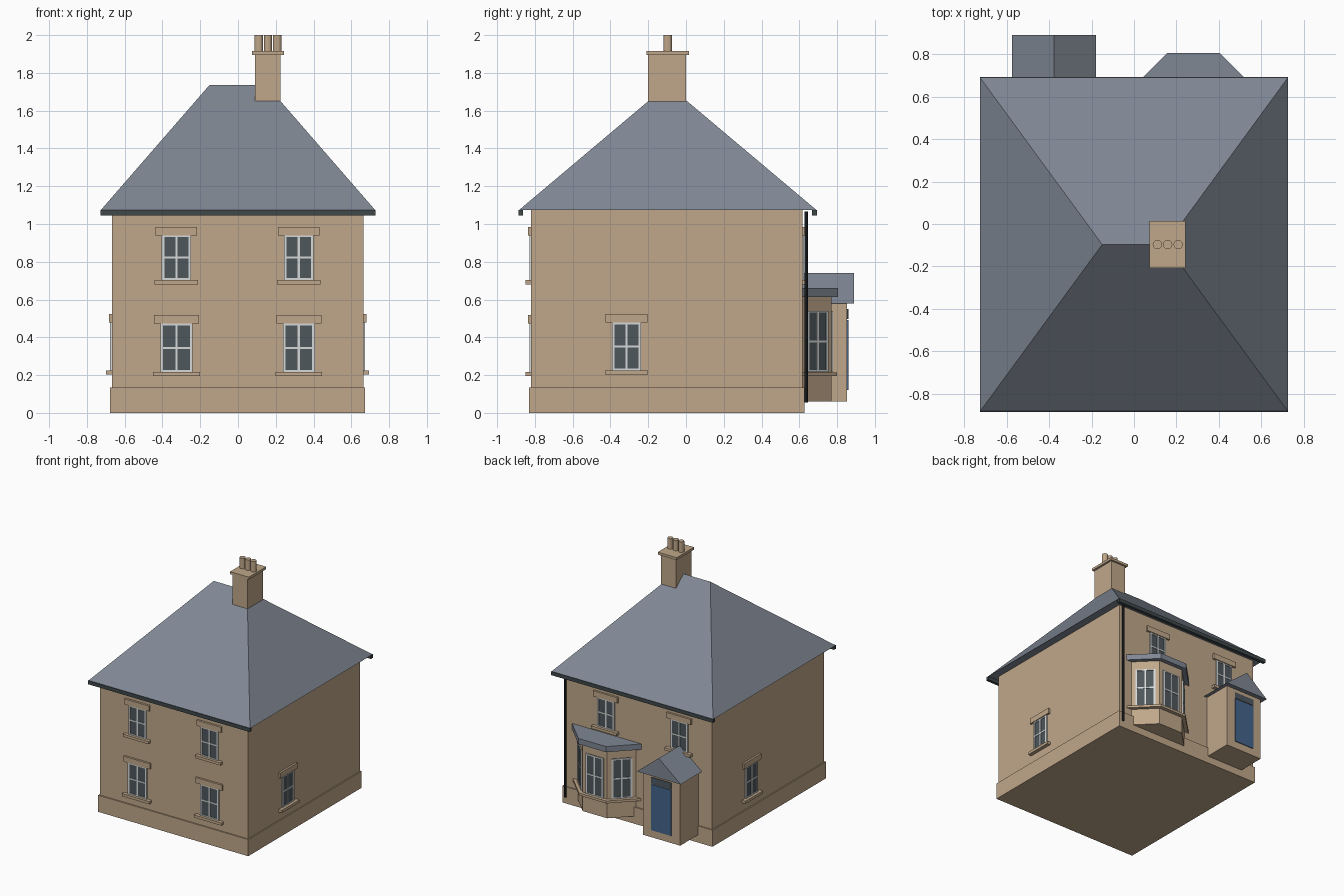
import bpy, bmesh, math
from mathutils import Matrix, Vector

if "Cube" in bpy.data.objects:
    bpy.data.objects.remove(bpy.data.objects["Cube"])

def mat(name, rgb):
    m = bpy.data.materials.new(name)
    m.diffuse_color = (*rgb, 1)
    m.use_nodes = True
    m.node_tree.nodes["Principled BSDF"].inputs["Base Color"].default_value = m.diffuse_color
    return m

STONE = mat("sandstone", (0.53, 0.39, 0.255))
SLATE = mat("slate", (0.215, 0.245, 0.295))
WHITE = mat("white_paint", (0.68, 0.69, 0.69))
GLASS = mat("dark_glass", (0.075, 0.095, 0.105))
BLUE = mat("blue_door", (0.06, 0.13, 0.26))
GUTTER = mat("gutter_grey", (0.05, 0.065, 0.07))
BLACK = mat("black_pipe", (0.018, 0.022, 0.024))

def finish(bm, name, mats, matrix=None):
    bmesh.ops.recalc_face_normals(bm, faces=bm.faces)
    me = bpy.data.meshes.new(name)
    bm.to_mesh(me)
    bm.free()
    for m in mats:
        me.materials.append(m)
    ob = bpy.data.objects.new(name, me)
    if matrix:
        ob.matrix_world = matrix
    bpy.context.collection.objects.link(ob)
    return ob

def add_box(bm, x0, x1, y0, y1, z0, z1, mi=0):
    c = Vector(((x0 + x1) / 2, (y0 + y1) / 2, (z0 + z1) / 2))
    m = Matrix.Translation(c) @ Matrix.Diagonal((x1 - x0, y1 - y0, z1 - z0, 1))
    r = bmesh.ops.create_cube(bm, size=1, matrix=m)
    for f in {f for v in r["verts"] for f in v.link_faces}:
        f.material_index = mi

def box(name, m, *dims):
    bm = bmesh.new()
    add_box(bm, *dims)
    return finish(bm, name, [m])

def prism(name, m, pts, offset):
    """Extrude a flat polygon of 3D points by an offset vector."""
    bm = bmesh.new()
    f = bm.faces.new([bm.verts.new(p) for p in pts])
    r = bmesh.ops.extrude_face_region(bm, geom=[f])
    vs = [g for g in r["geom"] if isinstance(g, bmesh.types.BMVert)]
    bmesh.ops.translate(bm, verts=vs, vec=offset)
    return finish(bm, name, [m])

def cylinder(name, m, x, y, z0, z1, r, n):
    bm = bmesh.new()
    bmesh.ops.create_cone(bm, cap_ends=True, segments=n, radius1=r, radius2=r,
                          depth=z1 - z0, matrix=Matrix.Translation((x, y, (z0 + z1) / 2)))
    return finish(bm, name, [m])

def window(name, x, y, angle, w, z0, z1, lintel=0, sill=0):
    """Two-by-two sash; local -y points out of the wall."""
    bm = bmesh.new()
    h, t, b, zm = w / 2, 0.014, 0.006, (z0 + z1) / 2
    add_box(bm, -h + .005, h - .005, -.004, .01, z0, z1, 1)
    for s in (-1, 1):
        xs = sorted((s * h, s * (h - t)))
        add_box(bm, *xs, -.009, .01, z0, z1)
    add_box(bm, -b, b, -.0085, .01, z0, z1)
    add_box(bm, -h, h, -.0085, .01, z1 - t * .7, z1)
    add_box(bm, -h, h, -.0085, .01, z0, z0 + t * .7)
    add_box(bm, -h, h, -.0082, .01, zm - b * .9, zm + b * .9)
    if lintel:
        add_box(bm, -lintel / 2, lintel / 2, -.016, .01, z1, z1 + .045, 2)
    if sill:
        add_box(bm, -sill / 2, sill / 2, -.03, .01, z0 - .022, z0, 2)
    m = Matrix.Translation((x, y, 0)) @ Matrix.Rotation(math.radians(angle), 4, 'Z')
    finish(bm, name, [WHITE, GLASS, STONE], m)

X0, X1, Y0, Y1 = -.668, .664, -.82, .617

# Walls and plinth
box("walls", STONE, X0, X1, Y0, Y1, .1, 1.075)
box("plinth", STONE, X0 - .009, X1 + .009, Y0 - .01, Y1 + .01, 0, .135)

# Hipped roof
bm = bmesh.new()
e = [bm.verts.new(p) for p in ((-.727, -.885, 1.073), (.727, -.885, 1.073),
                               (.727, .692, 1.073), (-.727, .692, 1.073))]
a, b = bm.verts.new((-.15, -.097, 1.737)), bm.verts.new((.15, -.097, 1.737))
for f in (e, (e[0], e[1], b, a), (e[1], e[2], b), (e[2], e[3], a, b), (e[3], e[0], a)):
    bm.faces.new(f)
finish(bm, "main_roof", [SLATE])

# Gutters and drainpipe
box("front_gutter", GUTTER, -.727, .727, -.887, -.862, 1.045, 1.075)
box("back_gutter", GUTTER, -.727, .727, .668, .693, 1.045, 1.075)
cylinder("drainpipe", BLACK, .64, .637, .055, 1.065, .009, 8)

# Chimney
box("chimney_stack", STONE, .09, .226, -.2, 0, 1.45, 1.9)
box("chimney_cap", STONE, .074, .243, -.208, .015, 1.895, 1.915)
for i in range(3):
    cylinder(f"chimney_pot_{i + 1}", STONE, .11 + .049 * i, -.097, 1.9, 2.0, .022, 12)

# Windows on the front, sides and back
for side, cx in (("left", -.326), ("right", .322)):
    window(f"front_upper_window_{side}", cx, Y0, 0, .156, .703, .94, .22, .23)
    window(f"front_lower_window_{side}", cx, Y0, 0, .17, .217, .472, .238, .248)
window("right_side_window", X1, -.315, 90, .154, .225, .478, .22, .226)
window("left_side_window", X0, .12, -90, .154, .225, .478, .22, .226)
window("back_window_bay_side", .285, Y1, 180, .156, .703, .94, .22, .23)
window("back_window_porch_side", -.375, Y1, 180, .156, .703, .94, .22, .23)

# Canted bay
BX, BY = .28, .77
def bay_outline(grow, z):
    front = .11 + grow * math.tan(math.radians(22.5))
    y = BY + grow
    back = front + y - .6
    return [(BX - back, .6, z), (BX - front, y, z), (BX + front, y, z), (BX + back, .6, z)]

prism("bay_walls", STONE, bay_outline(0, .06), (0, 0, .56))
prism("bay_sill", STONE, bay_outline(.03, .195), (0, 0, .02))
prism("bay_roof", SLATE, bay_outline(.035, .614), (0, 0, .046))
window("bay_window_front", BX, BY, 180, .16, .217, .54)
window("bay_window_right", BX + .187, .693, 135, .155, .217, .54)
window("bay_window_left", BX - .187, .693, 225, .155, .217, .54)

# Porch with gabled roof and blue door
box("porch_walls", STONE, -.545, -.21, .6, .853, .06, .59)
prism("porch_roof", SLATE, [(-.575, .6, .58), (-.18, .6, .58), (-.3775, .6, .74)], (0, .29, 0))
box("door", BLUE, -.468, -.288, .85, .859, .12, .492)
box("door_transom_glass", GLASS, -.468, -.288, .85, .858, .498, .55)
for i in range(3):
    x = -.468 + .06 * (i + .5)
    box(f"transom_bar_{i + 1}", BLUE, x - .003, x + .003, .85, .8595, .498, .55)
